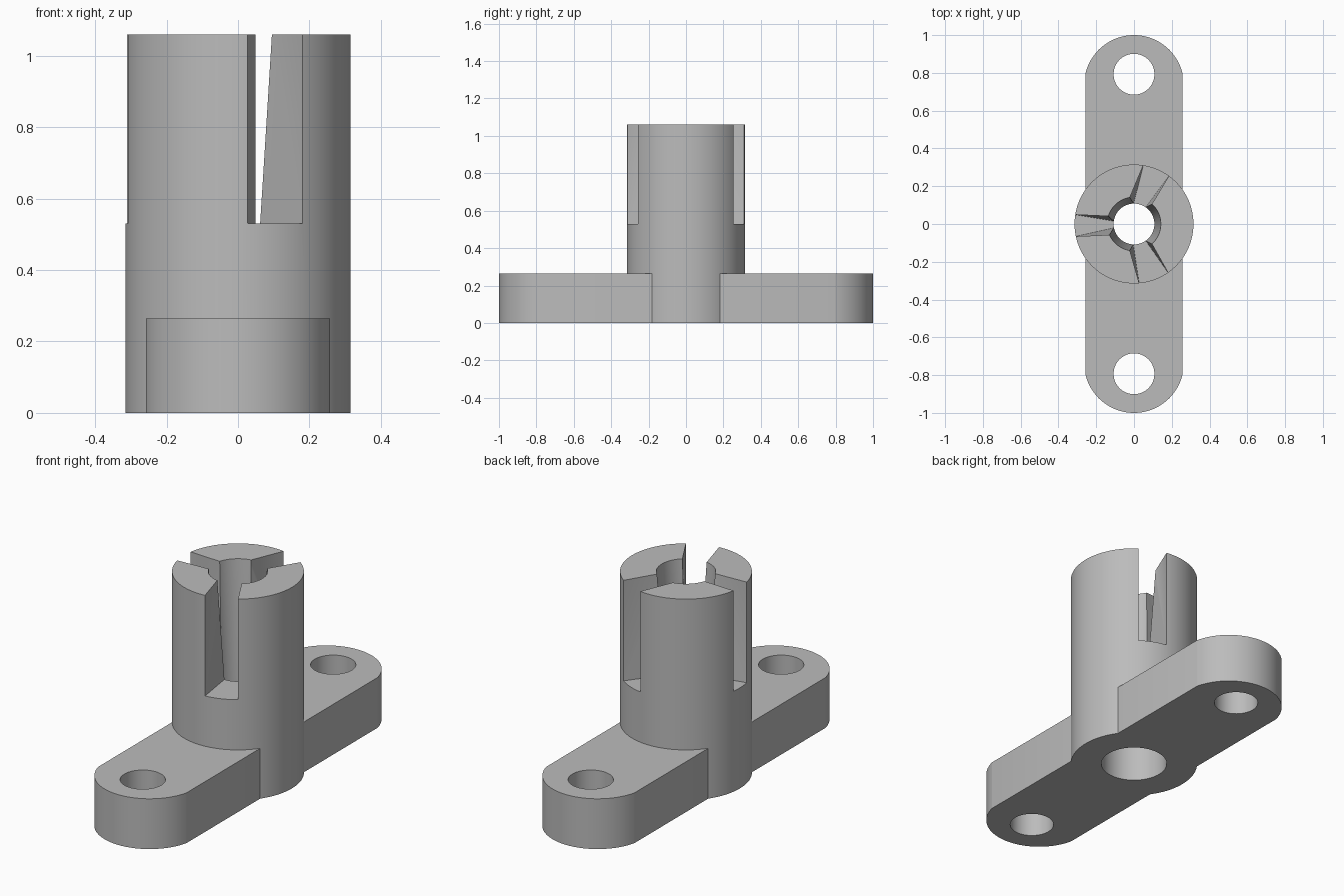
import bpy
import bmesh
from math import sin, cos, pi, radians, sqrt

cube = bpy.data.objects.get("Cube")
if cube:
    bpy.data.objects.remove(cube, do_unlink=True)

HEIGHT, FLOOR, SLAB = 1.06, 0.53, 0.265
TOWER_R, BORE_R, MOUTH_R = 0.315, 0.108, 0.142

grey = bpy.data.materials.new("plain grey")
grey.use_nodes = True
COLOUR = (0.5, 0.5, 0.5, 1)
grey.diffuse_color = COLOUR
grey.node_tree.nodes["Principled BSDF"].inputs["Base Color"].default_value = COLOUR


def circle(r, z, y=0.0, n=96):
    return [(r * cos(2 * pi * i / n), y + r * sin(2 * pi * i / n), z) for i in range(n)]


def polar(r, degrees):
    return r * cos(radians(degrees)), r * sin(radians(degrees))


def loft(name, rings):
    """Closed solid through a stack of outlines."""
    bm = bmesh.new()
    loops = [[bm.verts.new(p) for p in ring] for ring in rings]
    n = len(loops[0])
    for low, high in zip(loops, loops[1:]):
        for i in range(n):
            j = (i + 1) % n
            bm.faces.new((low[i], low[j], high[j], high[i]))
    bm.faces.new(loops[0][::-1])
    bm.faces.new(loops[-1])
    twisted = [f for f in bm.faces if len(f.verts) == 4 and n < 10]
    bmesh.ops.triangulate(bm, faces=twisted)
    bmesh.ops.recalc_face_normals(bm, faces=bm.faces)
    mesh = bpy.data.meshes.new(name)
    bm.to_mesh(mesh)
    bm.free()
    mesh.materials.append(grey)
    obj = bpy.data.objects.new(name, mesh)
    bpy.context.collection.objects.link(obj)
    return obj


def combine(target, other, operation):
    mod = target.modifiers.new(operation, 'BOOLEAN')
    mod.operation, mod.object, mod.solver = operation, other, 'EXACT'
    bpy.context.view_layer.objects.active = target
    bpy.ops.object.modifier_apply(modifier=mod.name)
    bpy.data.objects.remove(other, do_unlink=True)


# Tower
body = loft("slotted_collet_mount", [circle(TOWER_R, 0), circle(TOWER_R, HEIGHT)])

# Three slots whose walls open out towards the top of the bore:
# each has (outer, inner floor, inner top) angles for both walls
slots = [
    ((-85, -92, -99), (-55, -55, -48)),
    ((54, 55, 48), (81, 91, 99)),
    ((171, 172, 163), (192, 191, 204)),
]
for wall_a, wall_b in slots:
    middle = (wall_a[0] + wall_b[0]) / 2

    def outline(r, which, z):
        pts = [(0, 0), polar(r, wall_a[which]), polar(TOWER_R + 0.001, wall_a[0]),
               polar(0.5, middle), polar(TOWER_R + 0.001, wall_b[0]), polar(r, wall_b[which])]
        return [(x, y, z) for x, y in pts]

    cutter = loft("slot_cutter", [outline(BORE_R, 1, FLOOR), outline(MOUTH_R, 2, HEIGHT),
                                  outline(MOUTH_R, 2, HEIGHT + 0.1)])
    combine(body, cutter, 'DIFFERENCE')

# Slab with rounded ends
HALF, END_R, END_Y = 0.257, 0.264, 0.736
shape = []
for side in (1, -1):
    for i in range(41):
        a = pi * i / 40
        x = max(-HALF, min(HALF, END_R * cos(a)))
        y = END_Y + (sqrt(END_R ** 2 - x * x) if abs(x) <= HALF else 0)
        if not shape or (abs(shape[-1][0] - side * x) > 1e-5 or shape[-1][1] * side < 0):
            shape.append((side * x, side * y))
slab = loft("base_slab", [[(x, y, z) for x, y in shape] for z in (0, SLAB)])
combine(body, slab, 'UNION')

# Central bore: wide recess below, narrow throat, flared mouth
bore = loft("bore_cutter", [circle(0.163, -0.1), circle(0.163, SLAB), circle(BORE_R, SLAB),
                            circle(BORE_R, FLOOR), circle(MOUTH_R, HEIGHT),
                            circle(MOUTH_R, HEIGHT + 0.1)])
combine(body, bore, 'DIFFERENCE')

# Screw holes
for y in (-0.793, 0.793):
    hole = loft("hole_cutter", [circle(0.108, -0.1, y), circle(0.108, SLAB + 0.1, y)])
    combine(body, hole, 'DIFFERENCE')

bpy.ops.object.select_all(action='DESELECT')
body.select_set(True)
bpy.context.view_layer.objects.active = body
bpy.ops.object.shade_smooth_by_angle(angle=radians(25))
